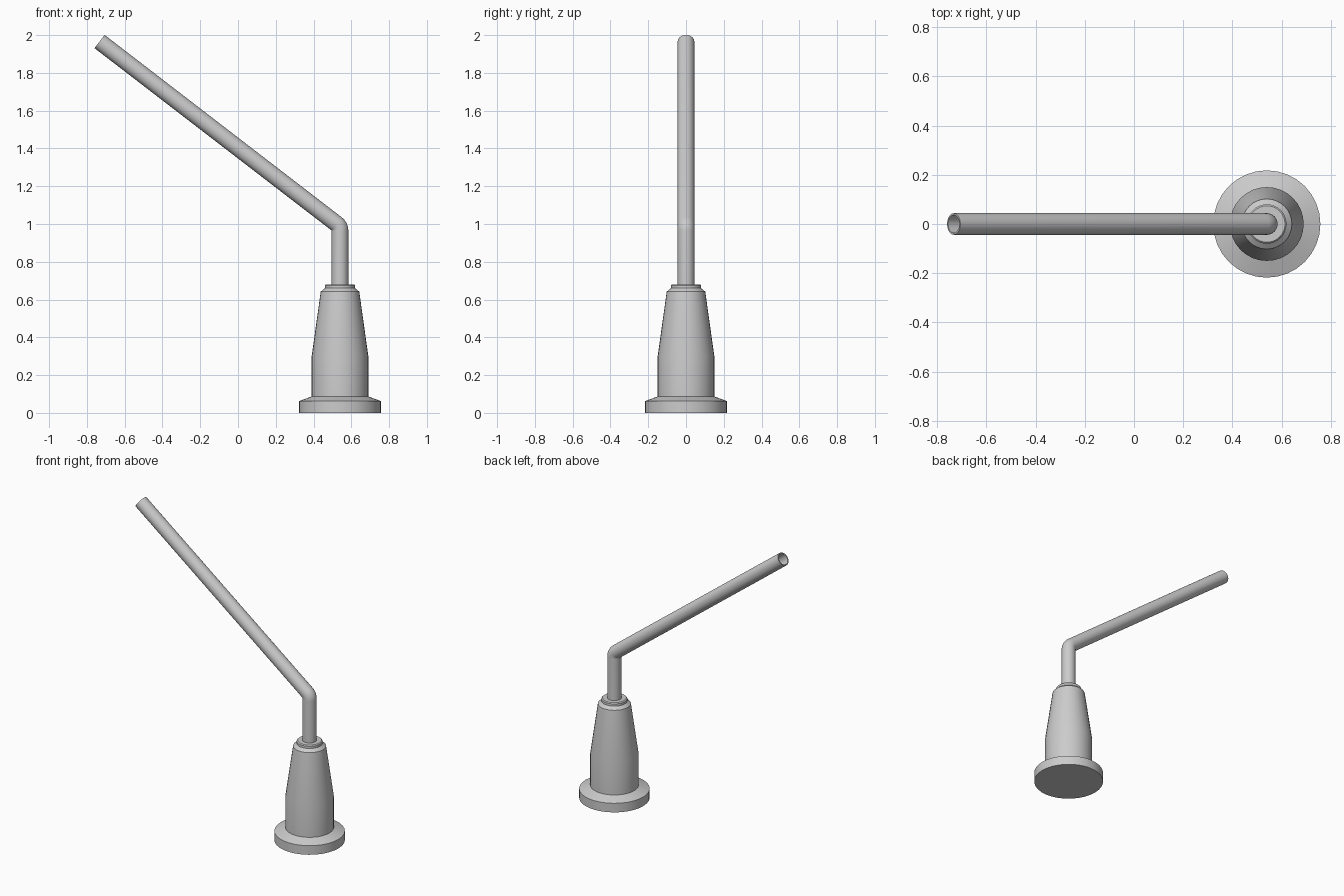
import bpy, bmesh
from math import sin, cos, pi, radians, tan
from mathutils import Vector

if "Cube" in bpy.data.objects:
    bpy.data.objects.remove(bpy.data.objects["Cube"])

CX, SEG = 0.54, 32


def finish(bm, name):
    bmesh.ops.recalc_face_normals(bm, faces=bm.faces)
    me = bpy.data.meshes.new(name)
    bm.to_mesh(me)
    bm.free()
    ob = bpy.data.objects.new(name, me)
    bpy.context.collection.objects.link(ob)
    bpy.ops.object.select_all(action='DESELECT')
    ob.select_set(True)
    bpy.context.view_layer.objects.active = ob
    bpy.ops.object.shade_smooth_by_angle(angle=radians(20))
    return ob


def bridge(bm, a, b):
    n = len(a)
    for i in range(n):
        bm.faces.new((a[i], a[(i + 1) % n], b[(i + 1) % n], b[i]))


def lathe(name, profile):
    bm = bmesh.new()
    rings = [[bm.verts.new((CX + r * cos(2 * pi * i / SEG), r * sin(2 * pi * i / SEG), z))
              for i in range(SEG)] for r, z in profile]
    for a, b in zip(rings, rings[1:]):
        bridge(bm, a, b)
    bm.faces.new(rings[0])
    bm.faces.new(rings[-1])
    return finish(bm, name)


# Foot flange, tapered body and stepped collar
lathe("foot_flange", [(0.218, 0), (0.218, 0.062), (0.15, 0.087)])
lathe("tapered_body", [(0.15, 0.07), (0.15, 0.30), (0.102, 0.642), (0.08, 0.66)])
lathe("collar", [(0.08, 0.65), (0.08, 0.675), (0.074, 0.681)])

# Bent tube centreline: upright, short bend, long slanted arm
R_OUT, R_IN, R_BEND = 0.044, 0.037, 0.046
tilt = radians(52.4)
z0 = 0.987 - R_BEND * tan(tilt / 2)
path = [(Vector((CX, 0, 0.62)), 0.0)]
for k in range(9):
    a = tilt * k / 8
    path.append((Vector((CX - R_BEND * (1 - cos(a)), 0, z0 + R_BEND * sin(a))), a))
path.append((Vector((-0.733, 0, 1.966)), tilt))


# Hollow sweep: outer wall up, rim, inner wall back down
bm = bmesh.new()
rings = []
for r, pts in ((R_OUT, path), (R_IN, path[::-1])):
    for p, a in pts:
        side = Vector((cos(a), 0, sin(a)))
        rings.append([bm.verts.new(p + side * (r * cos(2 * pi * i / SEG))
                                   + Vector((0, r * sin(2 * pi * i / SEG), 0)))
                      for i in range(SEG)])
for a, b in zip(rings, rings[1:] + rings[:1]):
    bridge(bm, a, b)
finish(bm, "bent_tube")
